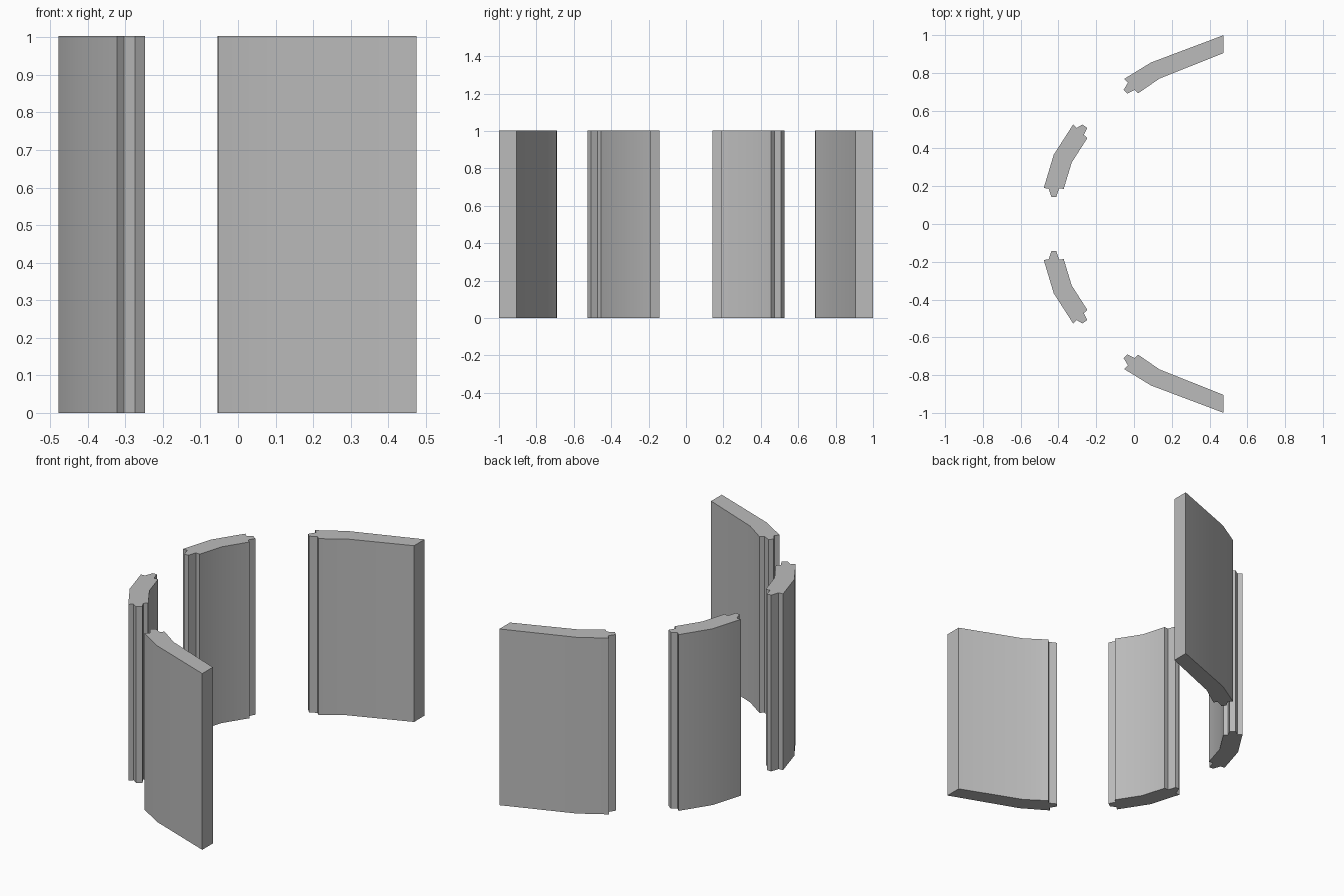
import bpy, bmesh, math

cube = bpy.data.objects.get("Cube")
if cube:
    bpy.data.objects.remove(cube, do_unlink=True)

HEIGHT = 1.003

grey = bpy.data.materials.new("plain grey")
grey.use_nodes = True
colour = (0.5, 0.5, 0.5, 1)
grey.diffuse_color = colour
grey.node_tree.nodes["Principled BSDF"].inputs["Base Color"].default_value = colour

# Plan outlines of the back pair; the front pair is mirrored in y
END_WALL = [(0.475, 1.0), (0.09, 0.855), (-0.052, 0.768), (-0.032, 0.748),
            (-0.055, 0.71), (-0.036, 0.69), (0.004, 0.71), (0.022, 0.692),
            (0.135, 0.77), (0.475, 0.905)]
MIDDLE_WALL = [(-0.478, 0.19), (-0.452, 0.188), (-0.437, 0.142), (-0.412, 0.142),
               (-0.397, 0.188), (-0.372, 0.186), (-0.33, 0.325), (-0.247, 0.455),
               (-0.266, 0.472), (-0.247, 0.508), (-0.274, 0.527), (-0.303, 0.508),
               (-0.322, 0.527), (-0.425, 0.367)]


def wall(name, outline, side):
    """Extrude a plan outline to full height, mirrored in y by side."""
    bm = bmesh.new()
    base = bm.faces.new([bm.verts.new((x, y * side, 0)) for x, y in outline])
    top = bmesh.ops.extrude_face_region(bm, geom=[base], use_keep_orig=True)["geom"]
    raised = [v for v in top if isinstance(v, bmesh.types.BMVert)]
    bmesh.ops.translate(bm, verts=raised, vec=(0, 0, HEIGHT))
    bmesh.ops.recalc_face_normals(bm, faces=bm.faces)
    mesh = bpy.data.meshes.new(name)
    bm.to_mesh(mesh)
    bm.free()
    mesh.materials.append(grey)
    obj = bpy.data.objects.new(name, mesh)
    bpy.context.collection.objects.link(obj)
    # Soft shading over the gentle bends only
    bpy.ops.object.select_all(action="DESELECT")
    obj.select_set(True)
    bpy.context.view_layer.objects.active = obj
    bpy.ops.object.shade_smooth_by_angle(angle=math.radians(30))


# Four curved wall panels with tongue and groove edges
for label, side in (("back", 1), ("front", -1)):
    wall(label + "_end_wall", END_WALL, side)
    wall(label + "_middle_wall", MIDDLE_WALL, side)
